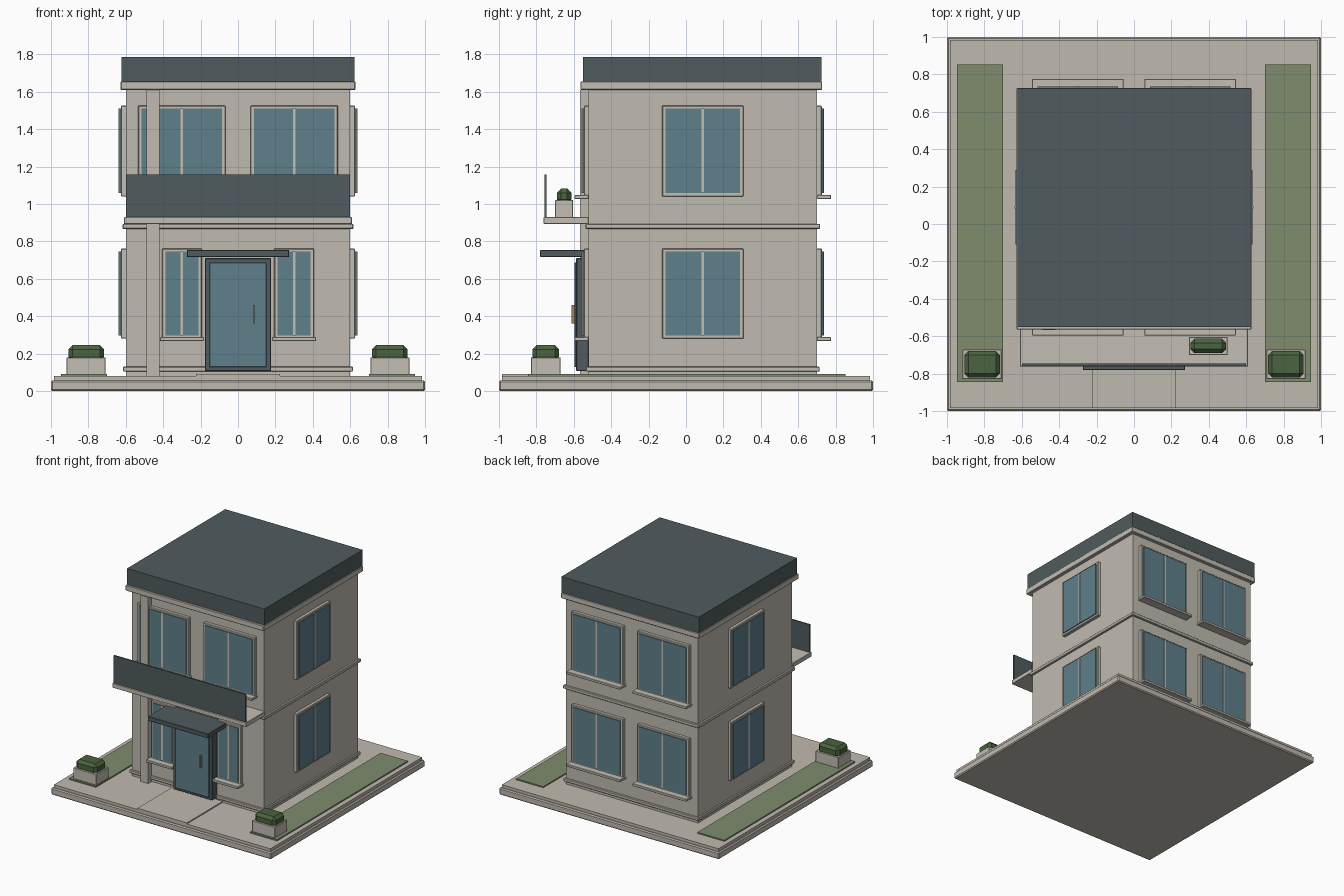
import bpy, bmesh
from mathutils import Matrix, Vector

if "Cube" in bpy.data.objects:
    bpy.data.objects.remove(bpy.data.objects["Cube"])


def mat(name, r, g, b):
    m = bpy.data.materials.new(name)
    m.diffuse_color = (r, g, b, 1)
    m.use_nodes = True
    m.node_tree.nodes["Principled BSDF"].inputs["Base Color"].default_value = m.diffuse_color
    return m


WALL = mat("wall plaster", 0.53, 0.50, 0.44)
TRIM = mat("pale trim", 0.55, 0.52, 0.46)
PAVE = mat("paving", 0.53, 0.49, 0.43)
DARK = mat("dark slate", 0.08, 0.105, 0.11)
GLASS = mat("blue glass", 0.115, 0.215, 0.26)
LAWN = mat("lawn green", 0.21, 0.265, 0.155)
HEDGE = mat("hedge green", 0.07, 0.125, 0.05)
BRASS = mat("brass", 0.35, 0.22, 0.10)


def box(name, material, x, y, z, bevel=0.0, turn=None):
    """Box from (min, max) ranges, optionally bevelled and transformed."""
    bm = bmesh.new()
    bmesh.ops.create_cube(bm, size=1)
    size = Vector((x[1] - x[0], y[1] - y[0], z[1] - z[0]))
    centre = Vector((sum(x) / 2, sum(y) / 2, sum(z) / 2))
    bmesh.ops.scale(bm, vec=size, verts=bm.verts)
    bmesh.ops.translate(bm, vec=centre, verts=bm.verts)
    if bevel:
        bmesh.ops.bevel(bm, geom=bm.edges[:], offset=bevel, segments=1, affect='EDGES')
    if turn:
        bm.transform(turn)
    mesh = bpy.data.meshes.new(name)
    bm.to_mesh(mesh)
    bm.free()
    mesh.materials.append(material)
    ob = bpy.data.objects.new(name, mesh)
    bpy.context.collection.objects.link(ob)
    return ob


def window(name, turn, half, z0, z1, sill=True):
    """Window on a wall whose local outside direction is -y, wall face at y = 0."""
    box(name + "_frame", TRIM, (-half, half), (-0.026, 0.01), (z0, z1), 0.004, turn)
    g = half - 0.019
    box(name + "_glass", GLASS, (-g, g), (-0.034, -0.01), (z0 + 0.018, z1 - 0.016), 0, turn)
    box(name + "_mullion", TRIM, (-0.007, 0.007), (-0.038, -0.01), (z0 + 0.018, z1 - 0.016), 0, turn)
    if sill:
        box(name + "_sill", TRIM, (-half - 0.011, half + 0.011), (-0.076, 0.0),
            (z0 - 0.013, z0 + 0.008), 0.003, turn)


def planter(name, cx, cy, z, w, d, hz, hh):
    """Box planter with a chamfered hedge."""
    box(name + "_box", TRIM, (cx - w, cx + w), (cy - d, cy + d), (z, z + hz), 0.003)
    box(name + "_hedge", HEDGE, (cx - w + 0.009, cx + w - 0.009),
        (cy - d + 0.009, cy + d - 0.009), (z + hz - 0.02, z + hz + hh), 0.022)


# House body extents
FRONT, BACK, SIDE, MID = -0.52, 0.70, 0.60, 0.09

# Ground slab, paving, path and lawns
box("ground_slab", PAVE, (-1, 1), (-1, 1), (0, 0.057), 0.008)
box("paving", PAVE, (-0.985, 0.985), (-0.985, 0.985), (0.05, 0.08))
box("front_path", PAVE, (-0.225, 0.225), (-0.985, FRONT), (0.07, 0.09))
for s, side in ((-1, "left"), (1, "right")):
    cx = s * 0.823
    box(side + "_lawn", LAWN, (cx - 0.123, cx + 0.123), (-0.845, 0.853), (0.07, 0.09))
    planter(side + "_planter", s * 0.812, -0.75, 0.088, 0.104, 0.08, 0.092, 0.065)

# Walls, horizontal bands and roof
box("walls", WALL, (-SIDE, SIDE), (FRONT, BACK), (0.07, 1.64))
for name, out, z0, z1 in (("plinth_band", 0.015, 0.104, 0.13),
                          ("floor_band", 0.017, 0.867, 0.894),
                          ("cornice", 0.028, 1.61, 1.655)):
    box(name, TRIM, (-SIDE - out, SIDE + out), (FRONT - out, BACK + out), (z0, z1), 0.004)
box("cornice_front", TRIM, (-0.628, 0.628), (-0.565, FRONT), (1.61, 1.655), 0.004)
box("roof", DARK, (-0.624, 0.624), (-0.55, 0.725), (1.655, 1.787))
box("front_pillar", WALL, (-0.488, -0.42), (-0.567, FRONT), (0.08, 1.61))

# Windows on both storeys
for floor, z0, z1 in (("lower", 0.28, 0.762), ("upper", 1.04, 1.526)):
    for s, side in ((-1, "left"), (1, "right")):
        half = 0.107 if floor == "lower" else 0.234
        window(f"{floor}_front_{side}_window",
               Matrix.Translation((s * 0.30, FRONT, 0)), half, z0, z1)
        window(f"{floor}_back_{side}_window",
               Matrix.Translation((s * 0.30, BACK, 0)) @ Matrix.Rotation(3.14159265, 4, 'Z'),
               0.234, z0, z1)
        window(f"{floor}_{side}_side_window",
               Matrix.Translation((s * SIDE, MID, 0)) @ Matrix.Rotation(s * 1.57079633, 4, 'Z'),
               0.218, z0, z1, False)

# Entrance door with canopy
box("door_frame", DARK, (-0.177, 0.177), (-0.587, FRONT), (0.108, 0.71), 0.003)
box("door", GLASS, (-0.153, 0.153), (-0.597, -0.55), (0.128, 0.688), 0.003)
box("door_handle", BRASS, (0.08, 0.089), (-0.613, -0.595), (0.36, 0.46))
box("canopy", DARK, (-0.274, 0.274), (-0.78, FRONT), (0.717, 0.754), 0.003)

# Balcony
box("balcony_slab", TRIM, (-0.61, 0.61), (-0.762, FRONT), (0.893, 0.93), 0.003)
box("balcony_railing", DARK, (-0.60, 0.60), (-0.757, -0.745), (0.928, 1.157))
planter("balcony_planter", 0.397, -0.652, 0.928, 0.104, 0.048, 0.094, 0.06)
